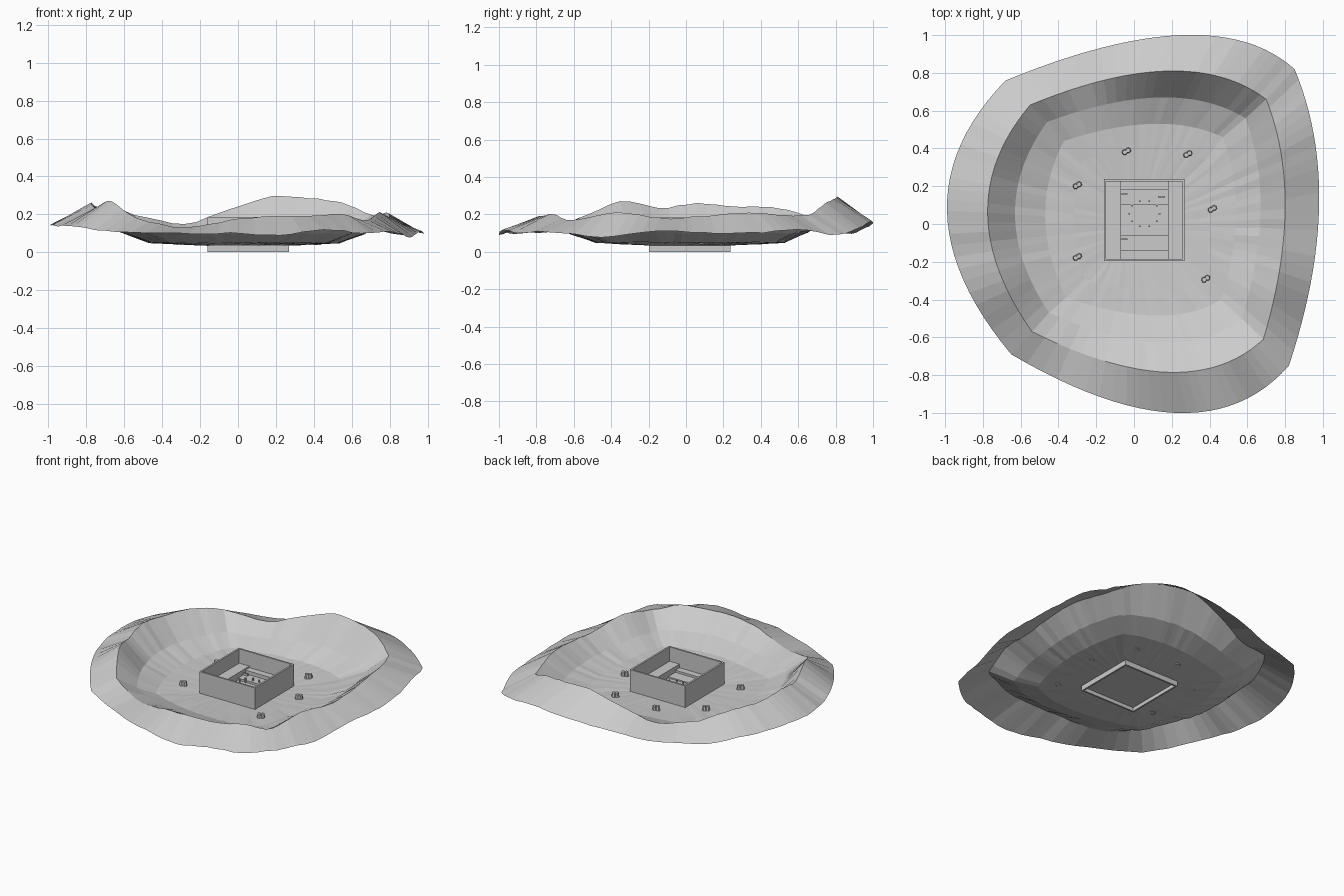
import bpy, bmesh, math, random
from mathutils import Vector

random.seed(4)
cube = bpy.data.objects.get("Cube")
if cube:
    bpy.data.objects.remove(cube, do_unlink=True)

grey = bpy.data.materials.new("plain grey")
grey.use_nodes = True
grey.diffuse_color = (0.6, 0.6, 0.6, 1)
grey.node_tree.nodes["Principled BSDF"].inputs["Base Color"].default_value = (0.6, 0.6, 0.6, 1)


def finish(name, bm, normals=True):
    if normals:
        bmesh.ops.recalc_face_normals(bm, faces=bm.faces)
    mesh = bpy.data.meshes.new(name)
    bm.to_mesh(mesh)
    bm.free()
    mesh.materials.append(grey)
    obj = bpy.data.objects.new(name, mesh)
    bpy.context.collection.objects.link(obj)
    return obj


def add_box(bm, x0, x1, y0, y1, z0, z1):
    made = bmesh.ops.create_cube(bm, size=1)["verts"]
    for v in made:
        v.co = Vector((x0 + (v.co.x + 0.5) * (x1 - x0),
                       y0 + (v.co.y + 0.5) * (y1 - y0),
                       z0 + (v.co.z + 0.5) * (z1 - z0)))


# Terrain: rings with four bowed sides, clockwise from the back left corner
SEG = 24


def ring_xy(corners, mids):
    points = []
    for i in range(4):
        a, b, m = Vector(corners[i]), Vector(corners[(i + 1) % 4]), Vector(mids[i])
        c = 2 * m - (a + b) / 2
        for k in range(SEG):
            t = k / SEG
            points.append(a * (1 - t) ** 2 + c * 2 * t * (1 - t) + b * t * t)
    return points


def heights(samples):
    # smooth closed interpolation through evenly spaced heights
    n, out = len(samples), []
    for k in range(4 * SEG):
        u = k * n / (4 * SEG)
        i, t = int(u), u - int(u)
        p, a, b, q = (samples[(i + d) % n] for d in (-1, 0, 1, 2))
        out.append(a + 0.5 * t * (b - p + t * (2*p - 5*a + 4*b - q + t * (3*(a - b) + q - p))))
    return out


def ripple(size):
    return [random.uniform(-size, size) for _ in range(4 * SEG)]


crest = heights([.2, .15, .23, .295, .285, .26, .2, .2, .21, .19, .18, .21,
                 .17, .2, .19, .19, .17, .13, .18, .27, .235, .26, .24, .24])
outer = heights([.12, .1, .13, .155, .16, .13, .09, .12, .1, .1, .11, .08,
                 .11, .1, .12, .09, .1, .1, .11, .13, .14, .14, .15, .14])
slope = [0.07 + 0.2 * (c - 0.05) for c in crest]

rings = [
    (ring_xy([(-.68, .76), (.85, .82), (.82, -.75), (-.65, -.69)],
             [(.25, 1), (.98, .1), (.22, -1), (-.99, .07)]), outer, .004),
    (ring_xy([(-.55, .63), (.7, .66), (.685, -.61), (-.54, -.57)],
             [(.18, .81), (.8, .08), (.18, -.785), (-.775, .06)]), crest, .003),
    (ring_xy([(-.46, .54), (.59, .56), (.57, -.5), (-.45, -.47)],
             [(.14, .67), (.67, .07), (.15, -.63), (-.63, .05)]), slope, .004),
    (ring_xy([(-.37, .44), (.47, .46), (.46, -.4), (-.36, -.39)],
             [(.1, .53), (.54, .05), (.12, -.485), (-.47, .04)]), [.05] * 4 * SEG, .003),
    (ring_xy([(-.27, .34), (.38, .34), (.36, -.3), (-.26, -.29)],
             [(.08, .395), (.41, .04), (.08, -.35), (-.32, .03)]), [.042] * 4 * SEG, .002),
    (ring_xy([(-.16, .23), (.265, .23), (.265, -.19), (-.16, -.19)],
             [(.05, .23), (.265, .02), (.05, -.19), (-.16, .02)]), [.034] * 4 * SEG, 0),
]
bm = bmesh.new()
loops = []
for points, zs, size in rings:
    loops.append([bm.verts.new((p.x, p.y, z + r)) for p, z, r in zip(points, zs, ripple(size))])
for far, near in zip(loops, loops[1:]):
    for k in range(4 * SEG):
        j = (k + 1) % (4 * SEG)
        bm.faces.new((far[k], far[j], near[j], near[k]))
finish("valley_terrain", bm, normals=False)

# Walled arena
X0, X1, Y0, Y1, TOP, T = -.16, .268, -.197, .237, .185, .012
bm = bmesh.new()
add_box(bm, X0, X1, Y0, Y0 + T, 0, TOP)
add_box(bm, X0, X1, Y1 - T, Y1, 0, TOP)
add_box(bm, X0, X0 + T, Y0 + T, Y1 - T, 0, TOP)
add_box(bm, X1 - T, X1, Y0 + T, Y1 - T, 0, TOP)
finish("arena_walls", bm)

bm = bmesh.new()
add_box(bm, X0 + T, X1 - T, Y0 + T, Y1 - T, .025, .032)
finish("arena_floor", bm)

# Ledges along both sides and slabs across the middle
for name, a, b in (("right_ledge", X0 + T, -.07), ("left_ledge", .18, X1 - T)):
    bm = bmesh.new()
    add_box(bm, a, b, Y0 + T, Y1 - T, .032, .085)
    finish(name, bm)

edges = [-.185, -.14, -.06, .1, .18, .225]
tops = [.06, .045, .036, .05, .075]
bm = bmesh.new()
for a, b, z in zip(edges, edges[1:], tops):
    add_box(bm, -.07, .18, a, b, .032, z)
finish("floor_slabs", bm)

# Small posts standing in a circle, and two bars
bm = bmesh.new()
for k in range(10):
    ang = k * math.tau / 10
    x, y = .055 + .08 * math.cos(ang), .055 + .07 * math.sin(ang)
    add_box(bm, x - .004, x + .004, y - .004, y + .004, .03, .07)
finish("arena_posts", bm)
bm = bmesh.new()
for x, y in ((-.06, .16), (.14, .145), (-.06, -.08)):
    add_box(bm, x - .012, x + .025, y - .004, y + .004, .03, .065)
finish("arena_bars", bm)

# Boulders around the arena
spots = [(-.04, .385), (.285, .37), (-.3, .205), (.415, .08), (-.3, -.175), (.38, -.29)]
for i, (x, y) in enumerate(spots):
    bm = bmesh.new()
    for side in (-1, 1):
        made = bmesh.ops.create_cone(bm, cap_ends=True, segments=7, radius1=.016, radius2=.012, depth=.034)["verts"]
        for v in made:
            v.co += Vector((x + side * .009, y + side * .005, .056))
    finish(f"boulder_{i + 1}", bm)
